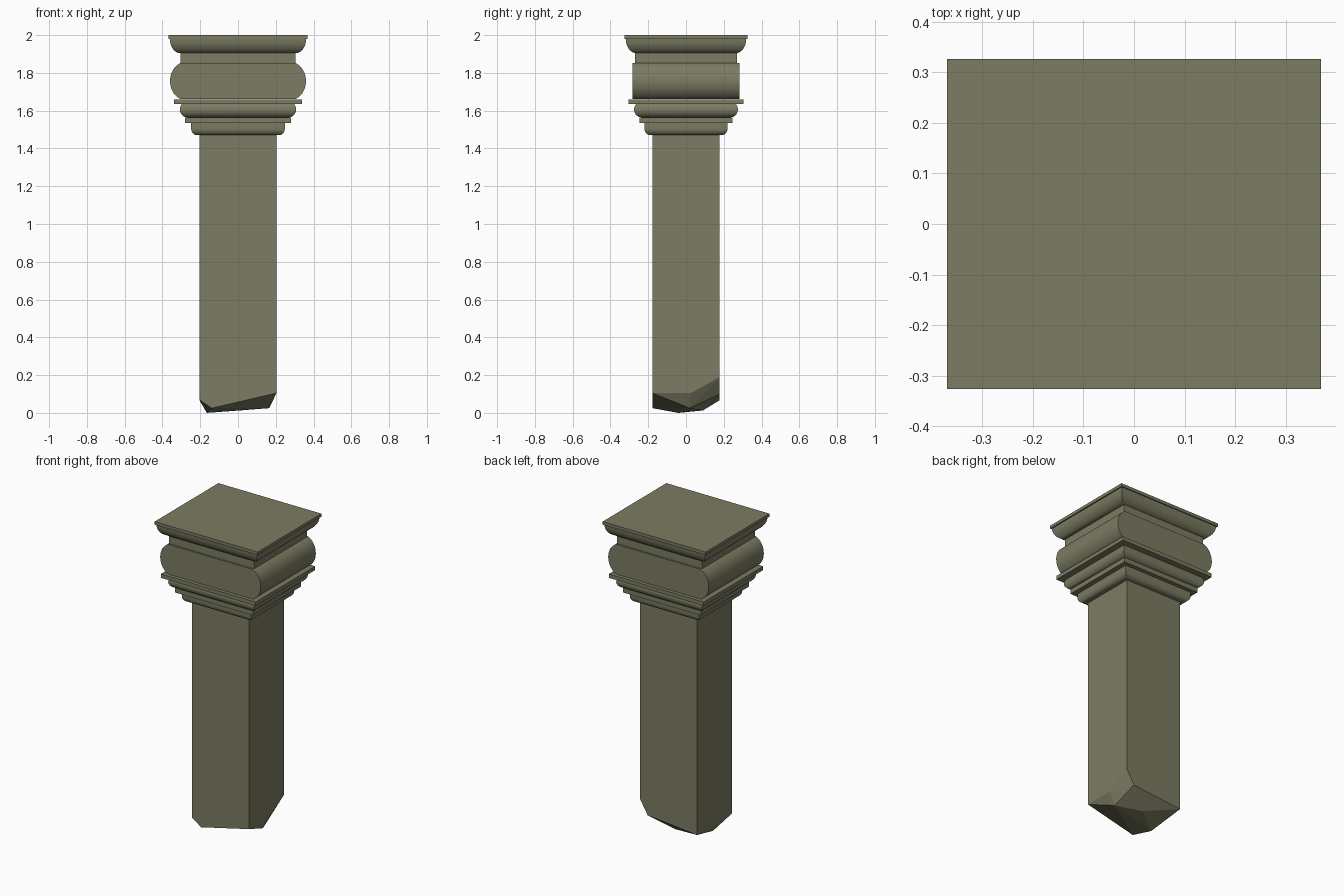
import bpy, bmesh, math

if "Cube" in bpy.data.objects:
    bpy.data.objects.remove(bpy.data.objects["Cube"])

stone = bpy.data.materials.new("olive_stone")
stone.diffuse_color = (0.20, 0.20, 0.125, 1)
stone.use_nodes = True
stone.node_tree.nodes["Principled BSDF"].inputs["Base Color"].default_value = stone.diffuse_color


def finish(bm, name, smooth=None):
    bmesh.ops.recalc_face_normals(bm, faces=bm.faces[:])
    mesh = bpy.data.meshes.new(name)
    bm.to_mesh(mesh)
    bm.free()
    obj = bpy.data.objects.new(name, mesh)
    bpy.context.collection.objects.link(obj)
    mesh.materials.append(stone)
    if smooth:
        bpy.ops.object.select_all(action='DESELECT')
        obj.select_set(True)
        bpy.context.view_layer.objects.active = obj
        bpy.ops.object.shade_smooth_by_angle(angle=math.radians(smooth))
    return obj


def moulding(name, profile, inset):
    """Rectangular band: profile is (half width, z); depth is narrower by inset."""
    bm = bmesh.new()
    rings = []
    for w, z in profile:
        d = w - inset
        rings.append([bm.verts.new((sx * w, sy * d, z))
                      for sx, sy in ((-1, -1), (1, -1), (1, 1), (-1, 1))])
    for a, b in zip(rings, rings[1:]):
        for i in range(4):
            j = (i + 1) % 4
            bm.faces.new((a[i], a[j], b[j], b[i]))
    bm.faces.new(rings[0])
    bm.faces.new(rings[-1])
    return finish(bm, name, 30)


def round_under(w_in, w_out, z_low, z_high, n=8):
    """Convex quarter round, narrow at the bottom."""
    return [(w_in + (w_out - w_in) * math.sin(t), z_high - (z_high - z_low) * math.cos(t))
            for t in (math.pi / 2 * i / n for i in range(n + 1))]


# Shaft with a broken, chipped foot
bm = bmesh.new()
X, Y = 0.204, 0.178
foot = [(-X, -Y, 0.07), (-0.14, -Y, 0.025), (X, -Y, 0.105),
        (X, 0.025, 0.105), (X, Y, 0.19), (0.15, Y, 0.10), (-X, Y, 0.067),
        (-0.165, -0.04, 0.0), (0.165, 0.02, 0.025), (0.01, 0.09, 0.013)]
top = [(sx * X, sy * Y, 1.48) for sx in (-1, 1) for sy in (-1, 1)]
for p in foot + top:
    bm.verts.new(p)
bmesh.ops.convex_hull(bm, input=bm.verts[:])
bmesh.ops.dissolve_limit(bm, angle_limit=0.01, verts=bm.verts[:], edges=bm.edges[:])
finish(bm, "shaft")

# Stepped mouldings under the capital
moulding("lower_round", round_under(0.215, 0.248, 1.47, 1.505) + [(0.248, 1.535)], 0.028)
moulding("lower_fillet", [(0.28, 1.535), (0.28, 1.565)], 0.033)
moulding("upper_round", round_under(0.27, 0.308, 1.565, 1.607)
         + [(0.306, 1.62), (0.298, 1.635)], 0.033)
moulding("shelf", [(0.34, 1.635), (0.34, 1.66)], 0.036)

# Bolster: bulging sides, flat front and back
bm = bmesh.new()
zc, half_h, n = 1.757, 0.096, 20
right = []
for i in range(n + 1):
    t = math.radians(-70 + 140 * i / n)
    bulge = (math.cos(t) - math.cos(math.radians(70))) / (1 - math.cos(math.radians(70)))
    right.append((0.303 + 0.057 * bulge, zc + half_h * math.sin(t) / math.sin(math.radians(70))))
outline = right + [(-x, z) for x, z in reversed(right)]
face = bm.faces.new([bm.verts.new((x, -0.282, z)) for x, z in outline])
ext = bmesh.ops.extrude_face_region(bm, geom=[face])
moved = [v for v in ext["geom"] if isinstance(v, bmesh.types.BMVert)]
bmesh.ops.translate(bm, vec=(0, 0.564, 0), verts=moved)
finish(bm, "bolster", 30)

# Neck, crown moulding and top slab
moulding("neck", [(0.304, 1.85), (0.304, 1.906)], 0.034)
moulding("crown_round", round_under(0.304, 0.361, 1.904, 1.98), 0.042)
moulding("top_slab", [(0.369, 1.98), (0.369, 2.0)], 0.043)
